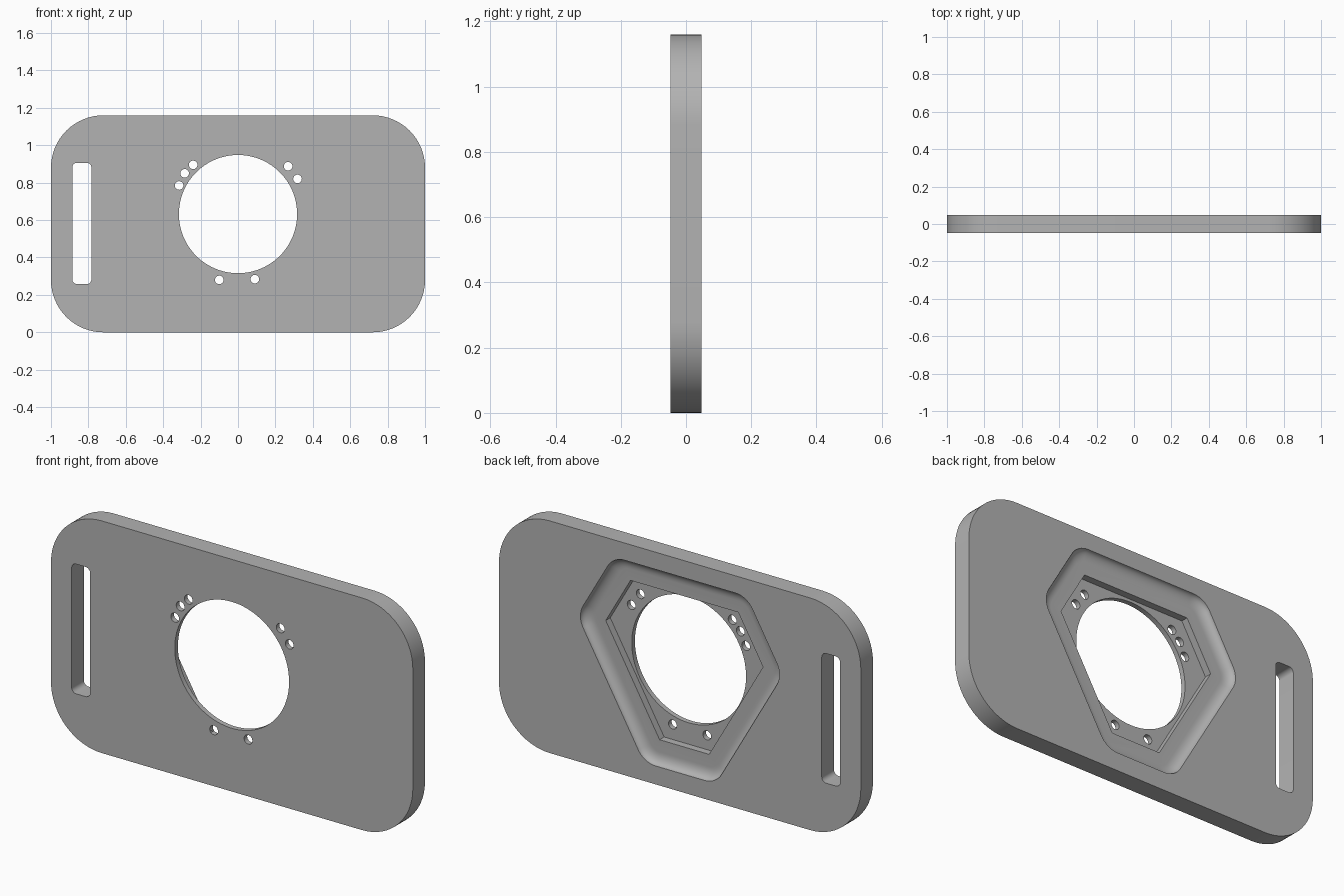
import bpy
import bmesh
from math import sin, cos, pi, radians

cube = bpy.data.objects.get("Cube")
if cube:
    bpy.data.objects.remove(cube)

HALF = 0.048             # half the plate thickness
HEIGHT = 1.16
FLOOR = -HALF + 0.025    # back of the thin web behind the opening
LEDGE = -HALF + 0.061    # step between the sharp and the filleted recess
CENTRE = (0, 0.632)      # centre of opening and recess


def outline(sides, radius, centre, inset=0, seg=8):
    """Rounded convex polygon from (normal angle, distance) pairs."""
    pts = []
    for i, (a, da) in enumerate(sides):
        b, db = sides[(i + 1) % len(sides)]
        a, b = radians(a), radians(b)
        turn = (b - a) % (2 * pi)
        da, db = da - radius, db - radius
        x = (da * sin(b) - db * sin(a)) / sin(turn)
        z = (db * cos(a) - da * cos(b)) / sin(turn)
        r = radius - inset
        for k in range(seg + 1):
            t = a + turn * k / max(seg, 1)
            pts.append((centre[0] + x + r * cos(t), centre[1] + z + r * sin(t)))
    return pts


def circle(x, z, r, n):
    return [(x + r * cos(2 * pi * k / n), z + r * sin(2 * pi * k / n)) for k in range(n)]


def box_sides(half_w, half_h):
    return [(0, half_w), (90, half_h), (180, half_w), (270, half_h)]


def hex_sides(long_dist, short_dist):
    return [(30 + 60 * k, long_dist if k % 2 else short_dist) for k in range(6)]


def loft(name, rings):
    """Closed solid through (outline, y) rings."""
    bm = bmesh.new()
    loops = [[bm.verts.new((x, y, z)) for x, z in pts] for pts, y in rings]
    for lo, hi in zip(loops, loops[1:]):
        for i in range(len(lo)):
            j = (i + 1) % len(lo)
            bm.faces.new((lo[i], lo[j], hi[j], hi[i]))
    bm.faces.new(loops[0])
    bm.faces.new(loops[-1])
    bmesh.ops.recalc_face_normals(bm, faces=bm.faces)
    mesh = bpy.data.meshes.new(name)
    bm.to_mesh(mesh)
    bm.free()
    obj = bpy.data.objects.new(name, mesh)
    bpy.context.collection.objects.link(obj)
    return obj


def through(name, pts, start=-0.2, end=0.2):
    return loft(name, [(pts, start), (pts, end)])


# Plate with large rounded corners
plate = through("mounting_plate",
                outline(box_sides(1, HEIGHT / 2), 0.28, (0, HEIGHT / 2), seg=16),
                -HALF, HALF)

# Filleted recess on the back
steps, fillet = 8, 0.055
bowl = []
for s in range(steps + 1):
    t = pi / 2 * s / steps
    pts = outline(hex_sides(0.442, 0.54), 0.11, CENTRE, fillet * (1 - sin(t)))
    bowl.append((pts, LEDGE + (HALF - LEDGE) * (1 - cos(t))))
bowl.append((bowl[-1][0], 0.2))
cutters = [loft("recess_cutter", bowl)]

# Sharp inner recess, strap slot and large opening
cutters += [
    through("inner_recess_cutter", outline(hex_sides(0.33, 0.423), 0, CENTRE, seg=0), FLOOR),
    through("slot_cutter", outline(box_sides(0.051, 0.324), 0.025, (-0.835, 0.582))),
    through("opening_cutter", circle(*CENTRE, 0.316, 96)),
]

# Small screw holes around the opening
for x, z in [(-0.24, 0.895), (-0.285, 0.85), (-0.315, 0.785), (0.268, 0.888),
             (0.318, 0.82), (-0.1, 0.28), (0.09, 0.284)]:
    cutters.append(through("screw_hole_cutter", circle(x, z, 0.023, 24)))

bpy.ops.object.select_all(action='DESELECT')
bpy.context.view_layer.objects.active = plate
plate.select_set(True)
for cutter in cutters:
    cutter.hide_render = True
    mod = plate.modifiers.new("cut", 'BOOLEAN')
    mod.operation = 'DIFFERENCE'
    mod.solver = 'EXACT'
    mod.object = cutter
    bpy.ops.object.modifier_apply(modifier=mod.name)
for cutter in cutters:
    bpy.data.objects.remove(cutter)

# Plain grey finish
grey = bpy.data.materials.new("plain_grey")
grey.use_nodes = True
colour = (0.45, 0.45, 0.45, 1)
grey.diffuse_color = colour
grey.node_tree.nodes["Principled BSDF"].inputs["Base Color"].default_value = colour
plate.data.materials.clear()
plate.data.materials.append(grey)
for poly in plate.data.polygons:
    poly.material_index = 0
bpy.ops.object.shade_smooth_by_angle(angle=radians(30))
